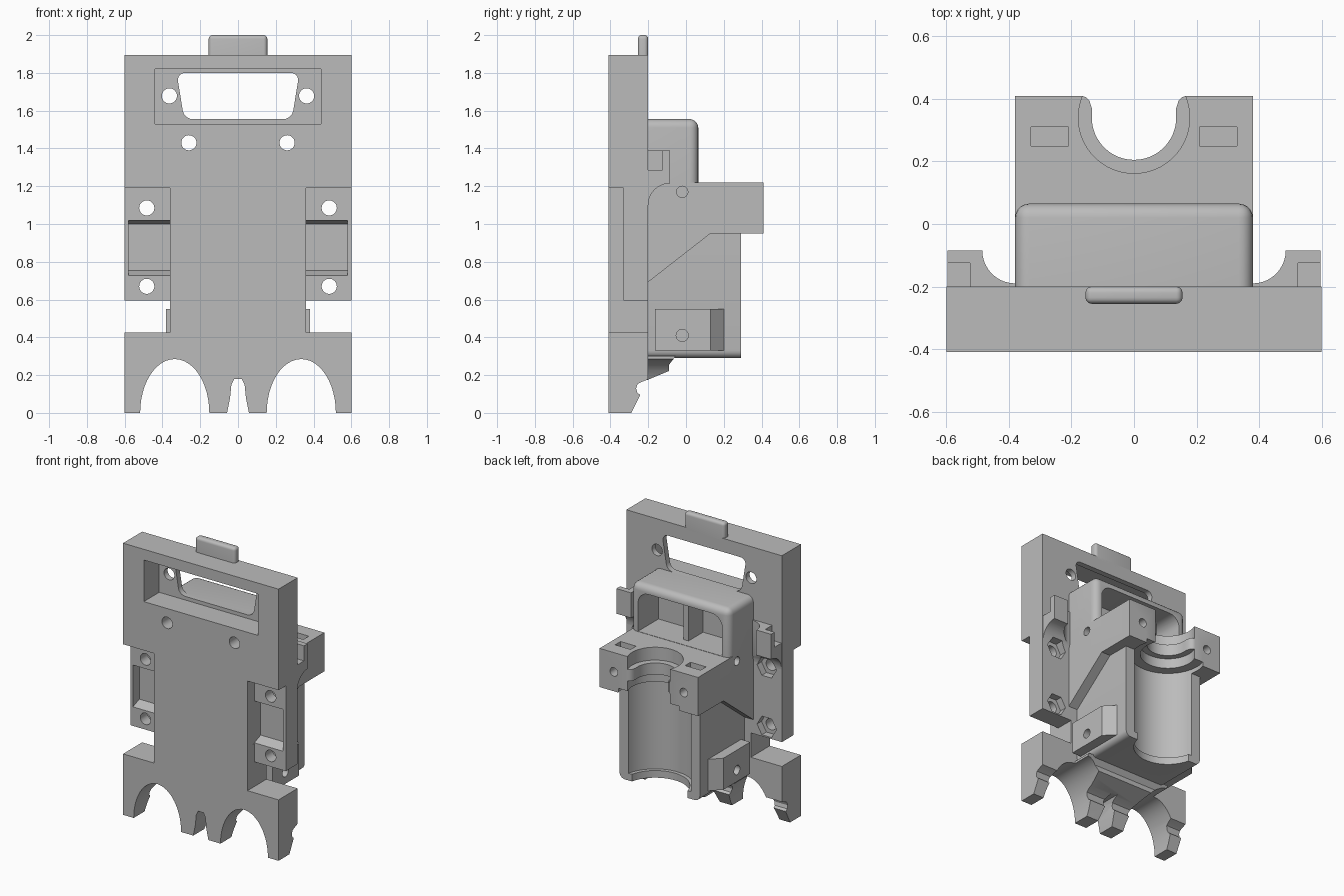
import bpy, bmesh, math

cube = bpy.data.objects.get("Cube")
if cube:
    bpy.data.objects.remove(cube, do_unlink=True)

grey = bpy.data.materials.new("plain grey plastic")
grey.use_nodes = True
GREY = (0.5, 0.5, 0.5, 1)
grey.diffuse_color = GREY
grey.node_tree.nodes["Principled BSDF"].inputs["Base Color"].default_value = GREY


def place(axis, u, v, w):
    """Profile point (u, v) at height w along the extrusion axis."""
    return {"x": (w, u, v), "y": (u, w, v), "z": (u, v, w)}[axis]


def prism(name, axis, pts, a, b):
    bm = bmesh.new()
    lo = [bm.verts.new(place(axis, u, v, a)) for u, v in pts]
    hi = [bm.verts.new(place(axis, u, v, b)) for u, v in pts]
    bm.faces.new(lo)
    bm.faces.new(hi)
    for i in range(len(pts)):
        j = (i + 1) % len(pts)
        bm.faces.new((lo[i], lo[j], hi[j], hi[i]))
    bmesh.ops.recalc_face_normals(bm, faces=bm.faces)
    me = bpy.data.meshes.new(name)
    bm.to_mesh(me)
    bm.free()
    me.materials.append(grey)
    ob = bpy.data.objects.new(name, me)
    bpy.context.collection.objects.link(ob)
    return ob


def box(name, x0, x1, y0, y1, z0, z1):
    return prism(name, "z", [(x0, y0), (x1, y0), (x1, y1), (x0, y1)], z0, z1)


def ring(cu, cv, ru, rv=None, n=40):
    rv = rv or ru
    angles = [2 * math.pi * i / n for i in range(n)]
    return [(cu + ru * math.cos(t), cv + rv * math.sin(t)) for t in angles]


def rod(axis, cu, cv, r, a, b, n=40):
    return prism("cutter", axis, ring(cu, cv, r, n=n), a, b)


def bevel_edges(ob, width, test, segments=5):
    """Round the edges whose two ends satisfy the test."""
    bm = bmesh.new()
    bm.from_mesh(ob.data)
    edges = [e for e in bm.edges if test(e.verts[0].co, e.verts[1].co)]
    bmesh.ops.bevel(bm, geom=edges, offset=width, segments=segments,
                    profile=0.5, affect="EDGES")
    bm.to_mesh(ob.data)
    bm.free()


def combine(ob, others, operation="DIFFERENCE"):
    bpy.context.view_layer.objects.active = ob
    for other in others:
        mod = ob.modifiers.new("boolean", "BOOLEAN")
        mod.operation, mod.solver, mod.object = operation, "EXACT", other
        bpy.ops.object.modifier_apply(modifier=mod.name)
        bpy.data.objects.remove(other, do_unlink=True)


def finish(ob):
    bpy.ops.object.select_all(action="DESELECT")
    ob.select_set(True)
    bpy.context.view_layer.objects.active = ob
    bpy.ops.object.shade_smooth_by_angle(angle=math.radians(30))


SIDES = (-1, 1)
BACK = -0.2     # rear face of the plate


def span(s, a, b):
    return sorted((s * a, s * b))


def arches():
    return [prism("cutter", "y", ring(s * 0.335, 0, 0.183, 0.285, 48), -0.6, 0.1)
            for s in SIDES]


def slot():
    half = [(0.06, -0.05), (0.058, 0), (0.042, 0.08), (0.035, 0.15), (0.02, 0.18)]
    return prism("cutter", "y", half + [(-x, z) for x, z in reversed(half)], -0.6, 0.1)


# Mounting plate, with sloped foot tips and a snap groove in its side profile
plate = prism("mounting_plate", "x", [
    (-0.41, 0), (-0.29, 0), (-0.242, 0.095), (-0.258, 0.107), (-0.264, 0.13), (-0.256, 0.153),
    (-0.235, 0.164), (BACK, 0.178), (BACK, 1.895), (-0.41, 1.895)], -0.6, 0.6)
cuts = arches() + [slot(), box("cutter", -0.44, 0.44, -0.5, -0.24, 1.53, 1.82)]
for s in SIDES:
    x0, x1 = span(s, 0.36, 0.8)
    # waist gap and recessed side flange in one stepped cut
    cuts.append(prism("cutter", "x", [(-0.6, 0.425), (0, 0.425), (0, 0.595), (-0.33, 0.595),
                                      (-0.33, 1.19), (-0.6, 1.19)], x0, x1))
    # shallow pocket with sloped ends in each side flange
    cuts.append(prism("cutter", "x", [(-0.35, 0.72), (-0.26, 0.755), (-0.26, 1.0), (-0.35, 1.025)],
                      *span(s, 0.357, 0.58)))
    for x, z in ((0.363, 1.678), (0.26, 1.43), (0.483, 1.085), (0.483, 0.67)):
        cuts.append(rod("y", s * x, z, 0.04, -0.6, 0))
    # hexagonal nut seats behind the flanges
    for z in (1.085, 0.67):
        cuts.append(rod("y", s * 0.483, z, 0.075, -0.25, 0, n=6))
# connector window
window = prism("cutter", "y", [(-0.285, 1.555), (0.285, 1.555), (0.325, 1.8), (-0.325, 1.8)], -0.6, 0)
bevel_edges(window, 0.045, lambda a, b: abs(a.y - b.y) > 0.1)
combine(plate, cuts + [window])
finish(plate)

# Top tab
tab = box("top_tab", -0.155, 0.155, -0.255, BACK, 1.88, 2.0)
bevel_edges(tab, 0.02, lambda a, b: min(a.z, b.z) > 1.95 or abs(a.z - b.z) > 0.05)
finish(tab)

# Scalloped underside between the feet
foot = prism("foot_brace", "x", [(-0.21, 0.3), (-0.21, 0.172), (-0.09, 0.222), (-0.09, 0.255),
                                 (-0.055, 0.3)], -0.33, 0.33)
combine(foot, arches() + [slot()])
finish(foot)

# Lower barrel holder
CY = 0.34
body = prism("barrel_holder", "x", [(-0.21, 0.29), (0.29, 0.29), (0.29, 0.96), (-0.21, 0.96)], -0.31, 0.31)
bevel_edges(body, 0.04, lambda a, b: max(a.z, b.z) < 0.3 and abs(a.x) > 0.3 and a.x * b.x > 0)
combine(body, [rod("z", 0, CY, 0.22, 0.2, 0.4, 64), rod("z", 0, CY, 0.245, 0.34, 1.1, 64)])
finish(body)

# Duct housing with the clamp block and sloped side gussets
clamp = prism("clamp_block", "x", [(-0.21, 0.685), (0.13, 0.95), (0.41, 0.95), (0.41, 1.22), (-0.21, 1.22)],
              -0.38, 0.38)
housing = box("cutter", -0.38, 0.38, -0.21, 0.065, 1.0, 1.555)
bevel_edges(housing, 0.045, lambda a, b: (min(a.z, b.z) > 1.5 and (a.y + b.y > 0.1 or abs(a.x - b.x) < 0.1))
            or (abs(a.z - b.z) > 0.1 and a.y > 0))
combine(clamp, [housing], "UNION")
throat = sorted((x, y) for x, y in ring(0, CY, 0.135, n=48) if y <= CY + 0.001)
flare = [(0.135, 0.37), (0.142, 0.393), (0.155, 0.406), (0.175, 0.412), (0.175, 0.5)]
throat += flare + [(-x, y) for x, y in reversed(flare)]
cuts = [rod("z", 0, CY, 0.245, 0.5, 0.98, 64), rod("z", 0, CY, 0.178, 0.9, 1.05, 64),
        rod("z", 0, CY, 0.178, 1.13, 1.3, 64), prism("cutter", "z", throat, 0.9, 1.3)]
for s in SIDES:
    cuts.append(box("cutter", *span(s, 0.21, 0.33), 0.25, 0.31, 1.0, 1.3))
    cuts.append(rod("y", s * 0.27, 1.085, 0.03, 0.2, 0.5, 24))
    cuts.append(rod("x", -0.02, 1.17, 0.03, *span(s, 0.3, 0.5), 24))
    # hollow half of the duct, leaving a central rib
    hollow = box("cutter", *span(s, 0.02, 0.325), -0.16, 0.2, 1.222, 1.5)
    bevel_edges(hollow, 0.08, lambda a, b: abs(a.y - b.y) > 0.1 and a.z > 1.4 and abs(a.x) > 0.1)
    cuts.append(hollow)
    cuts.append(rod("y", s * 0.26, 1.43, 0.04, -0.3, 0))
# trim the rib back from the opening
cuts.append(box("cutter", -0.05, 0.05, 0.0, 0.2, 1.222, 1.5))
combine(clamp, cuts)
finish(clamp)

for s, side in zip(SIDES, ("right", "left")):
    # Rear hook with concave fillets, clear of the nut seat
    hook = box(side + "_hook", *span(s, 0.38, 0.597), -0.21, -0.085, 1.1, 1.39)
    combine(hook, [rod("z", s * 0.38, -0.085, 0.105, 1, 1.5),
                   rod("x", -0.085, 1.1, 0.115, -0.8, 0.8),
                   rod("y", s * 0.483, 1.085, 0.075, -0.3, 0, n=6),
                   box("cutter", *span(s, 0.525, 0.7), BACK, -0.125, 1.285, 1.5)])
    finish(hook)
    # Screw lug on the side of the holder
    lug = prism(side + "_screw_lug", "z", [(s * 0.29, -0.165), (s * 0.38, -0.165), (s * 0.38, 0.13),
                                           (s * 0.305, 0.205), (s * 0.29, 0.205)], 0.33, 0.55)
    combine(lug, [rod("x", -0.02, 0.41, 0.032, *span(s, 0.32, 0.5), 24)])
    finish(lug)
